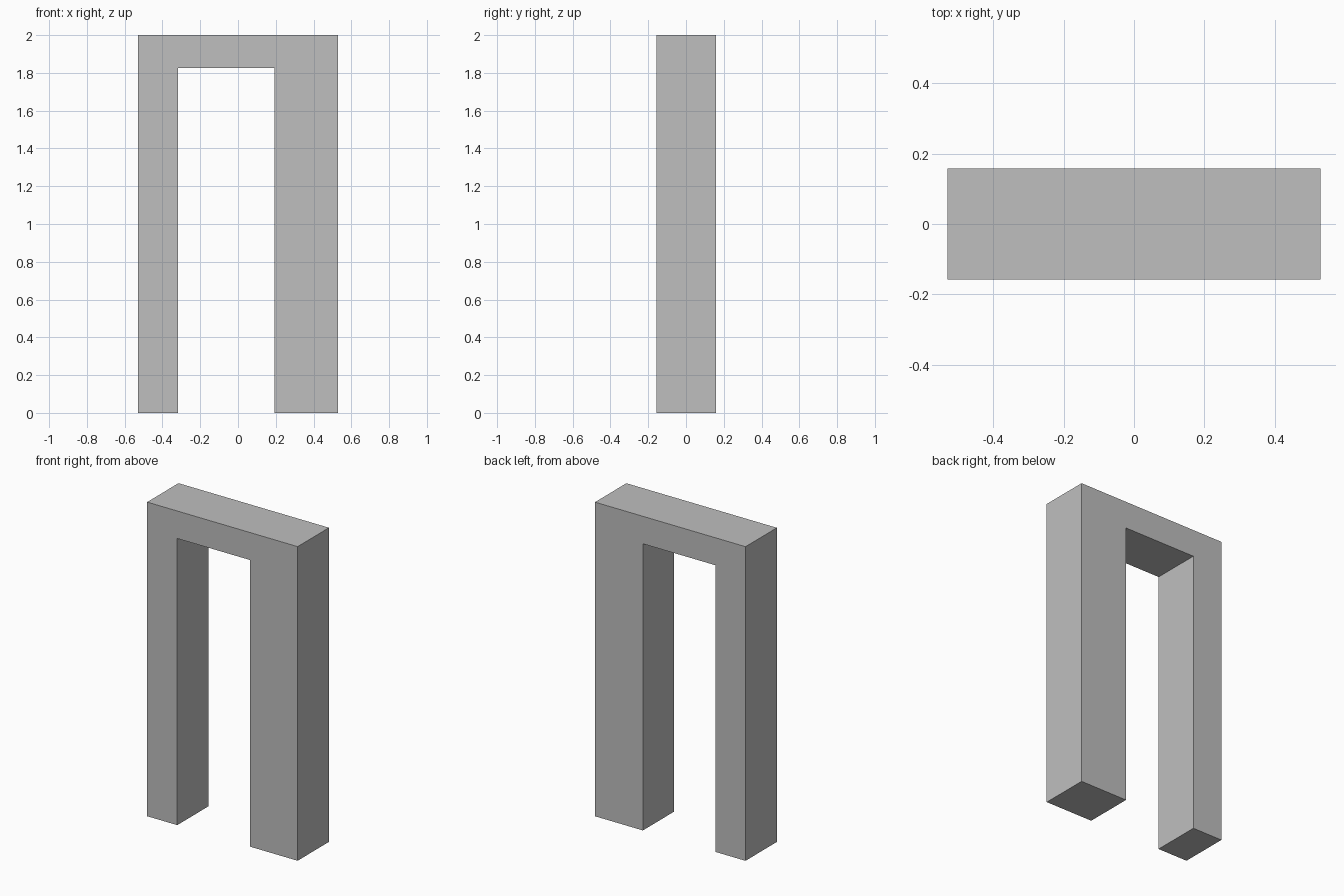
import bpy
import bmesh

cube = bpy.data.objects.get("Cube")
if cube:
    bpy.data.objects.remove(cube, do_unlink=True)

# Plain grey finish
grey = bpy.data.materials.new("light grey")
grey.use_nodes = True
colour = (0.52, 0.52, 0.52, 1)
grey.diffuse_color = colour
grey.node_tree.nodes["Principled BSDF"].inputs["Base Color"].default_value = colour

# Doorway outline: narrow right jamb, lintel and wide left jamb
HALF_WIDTH, HEIGHT, FRONT, DEPTH = 0.53, 2.0, -0.157, 0.315
OPEN_RIGHT, OPEN_LEFT, OPEN_TOP = -0.318, 0.193, 1.825
outline = [
    (-HALF_WIDTH, 0), (OPEN_RIGHT, 0), (OPEN_RIGHT, OPEN_TOP),
    (OPEN_LEFT, OPEN_TOP), (OPEN_LEFT, 0), (HALF_WIDTH, 0),
    (HALF_WIDTH, HEIGHT), (-HALF_WIDTH, HEIGHT),
]

# Extrude the outline through the wall depth
bm = bmesh.new()
face = bm.faces.new([bm.verts.new((x, FRONT, z)) for x, z in outline])
extruded = bmesh.ops.extrude_face_region(bm, geom=[face], use_keep_orig=True)
back = [v for v in extruded["geom"] if isinstance(v, bmesh.types.BMVert)]
bmesh.ops.translate(bm, verts=back, vec=(0, DEPTH, 0))
bmesh.ops.recalc_face_normals(bm, faces=bm.faces[:])

mesh = bpy.data.meshes.new("door_surround")
bm.to_mesh(mesh)
bm.free()
mesh.materials.append(grey)
surround = bpy.data.objects.new("door_surround", mesh)
bpy.context.collection.objects.link(surround)
